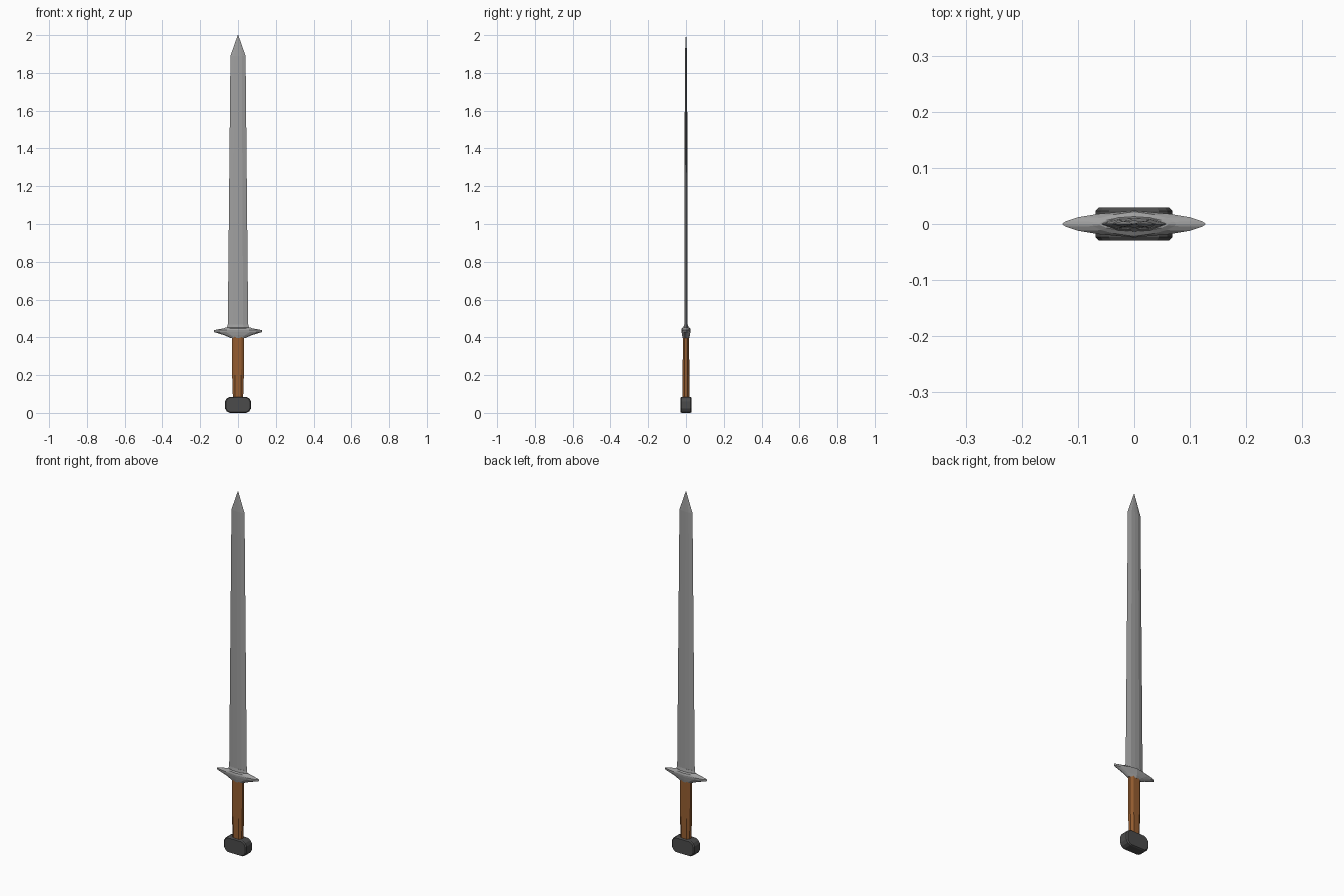
import bpy, bmesh

if "Cube" in bpy.data.objects:
    bpy.data.objects.remove(bpy.data.objects["Cube"])

def loft(name, rings, color=None):
    """Skin a list of equal-length point rings and cap both ends."""
    bm = bmesh.new()
    loops = [[bm.verts.new(p) for p in r] for r in rings]
    for a, b in zip(loops, loops[1:]):
        n = len(a)
        for i in range(n):
            bm.faces.new((a[i], a[(i + 1) % n], b[(i + 1) % n], b[i]))
    bm.faces.new(loops[0][::-1])
    bm.faces.new(loops[-1])
    bmesh.ops.remove_doubles(bm, verts=bm.verts, dist=1e-5)
    bmesh.ops.recalc_face_normals(bm, faces=bm.faces)
    me = bpy.data.meshes.new(name)
    bm.to_mesh(me)
    bm.free()
    ob = bpy.data.objects.new(name, me)
    bpy.context.collection.objects.link(ob)
    if color:
        mat = bpy.data.materials.new(name + "_material")
        mat.diffuse_color = (*color, 1)
        mat.use_nodes = True
        mat.node_tree.nodes["Principled BSDF"].inputs["Base Color"].default_value = mat.diffuse_color
        me.materials.append(mat)
    return ob

def section(quarter):
    """Mirror points running from the +x axis to the +y axis into a closed outline."""
    half = quarter + [(-x, y) for x, y in reversed(quarter) if x > 0]
    return half + [(x, -y) for x, y in reversed(half) if y > 0]

def stack(outline, levels):
    return [[(x * hx, y * hy, z) for x, y in outline] for z, hx, hy in levels]

STEEL = (0.35, 0.35, 0.35)

# Blade: flattened lens section, slight taper, pointed tip
lens = section([(1, 0), (0.5, 0.85), (0, 1)])
loft("blade", stack(lens, [(0.45, 0.054, 0.009), (1.89, 0.04, 0.006),
                           (2.0, 0.0015, 0.0008)]), STEEL)

# Collar at the blade root
loft("collar", stack(lens, [(0.445, 0.06, 0.014), (0.455, 0.058, 0.013),
                            (0.468, 0.054, 0.010)]), STEEL)

# Crossguard: pointed lens plan, tapering to the grip below
guard = section([(1, 0), (0.96, 0.18), (0.78, 0.5), (0.5, 0.75), (0, 1)])
loft("crossguard", stack(guard, [(0.397, 0.04, 0.018), (0.412, 0.075, 0.021),
                                 (0.428, 0.127, 0.023), (0.438, 0.128, 0.024),
                                 (0.448, 0.075, 0.022), (0.453, 0.062, 0.014)]),
     STEEL)

# Grip: eight-sided wooden handle
octagon = section([(1, 0.45), (0.55, 1)])
loft("grip", stack(octagon, [(0.075, 0.027, 0.019), (0.20, 0.031, 0.018),
                             (0.405, 0.033, 0.016)]), (0.30, 0.11, 0.03))

# Pommel: chamfered octagonal block, extruded along y
pommel = section([(0.069, 0.018), (0.060, 0.034), (0.045, 0.0425)])
loft("pommel", [[(x * s, y, 0.0425 + z * s) for x, z in pommel]
                for y, s in [(-0.029, 0.92), (-0.023, 1), (0.023, 1), (0.029, 0.92)]],
     (0.07, 0.07, 0.07))
